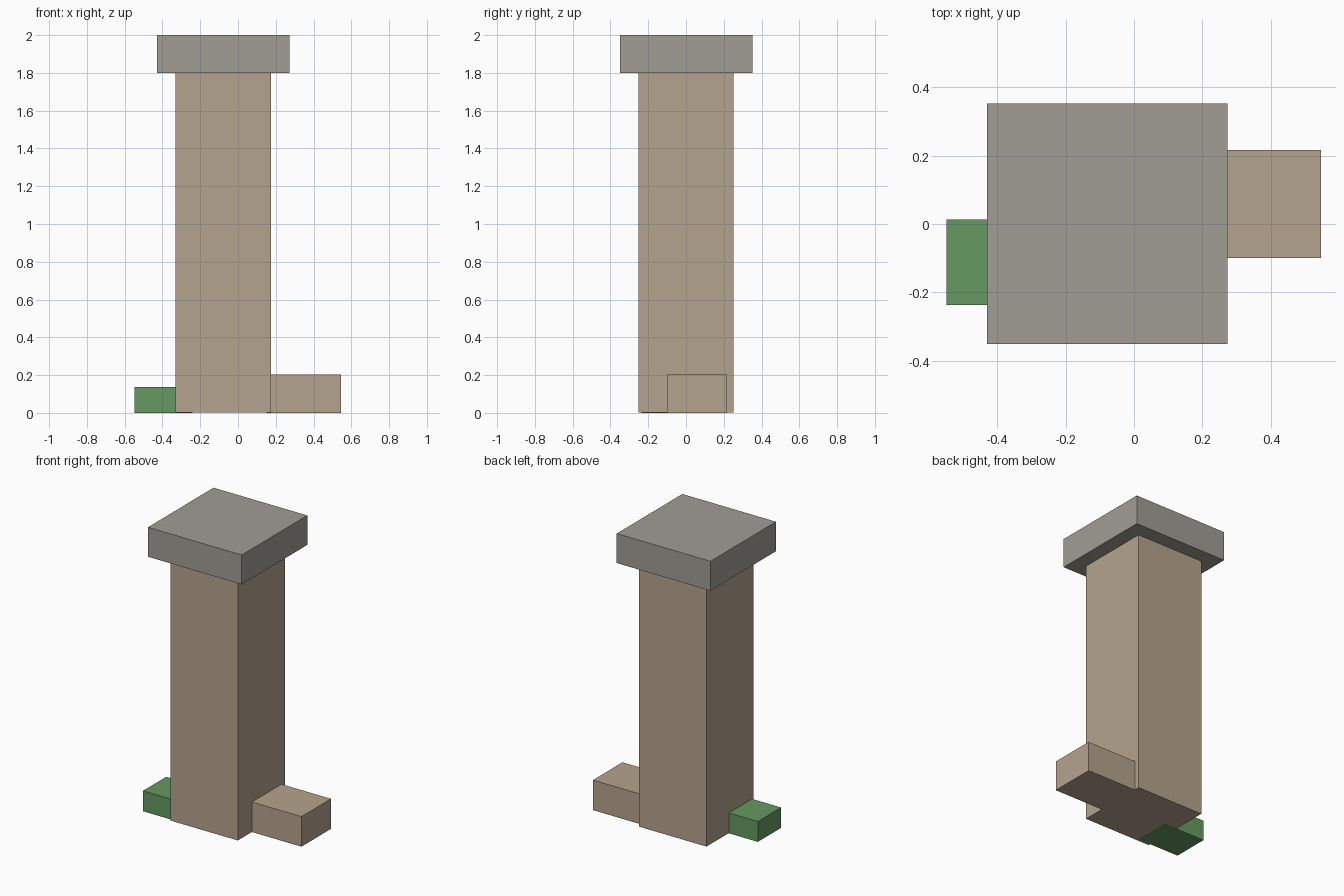
import bpy

if "Cube" in bpy.data.objects:
    bpy.data.objects.remove(bpy.data.objects["Cube"])


def material(name, color):
    mat = bpy.data.materials.new(name)
    mat.diffuse_color = (*color, 1)
    mat.use_nodes = True
    mat.node_tree.nodes["Principled BSDF"].inputs["Base Color"].default_value = mat.diffuse_color
    return mat


def box(name, lo, hi, mat):
    """Axis-aligned box between two corners."""
    bpy.ops.mesh.primitive_cube_add(
        size=1, location=[(a + b) / 2 for a, b in zip(lo, hi)])
    obj = bpy.context.object
    obj.name = name
    obj.scale = [b - a for a, b in zip(lo, hi)]
    bpy.ops.object.transform_apply(location=False, rotation=False, scale=True)
    obj.data.materials.append(mat)
    return obj


sandstone = material("sandstone", (0.46, 0.37, 0.27))
capstone = material("grey_stone", (0.35, 0.34, 0.30))
moss = material("moss", (0.13, 0.32, 0.12))

# Square shaft, lifted a hair so the moss underside stays on top
box("pillar_shaft", (-0.33, -0.252, 0.001), (0.175, 0.252, 1.8), sandstone)

# Overhanging cap
box("pillar_cap", (-0.43, -0.35, 1.8), (0.273, 0.352, 2.0), capstone)

# Fallen block and moss clump, both sunk slightly into the shaft
box("fallen_block", (0.15, -0.10, 0), (0.546, 0.216, 0.204), sandstone)
box("moss_clump", (-0.548, -0.236, 0), (-0.24, 0.013, 0.138), moss)
